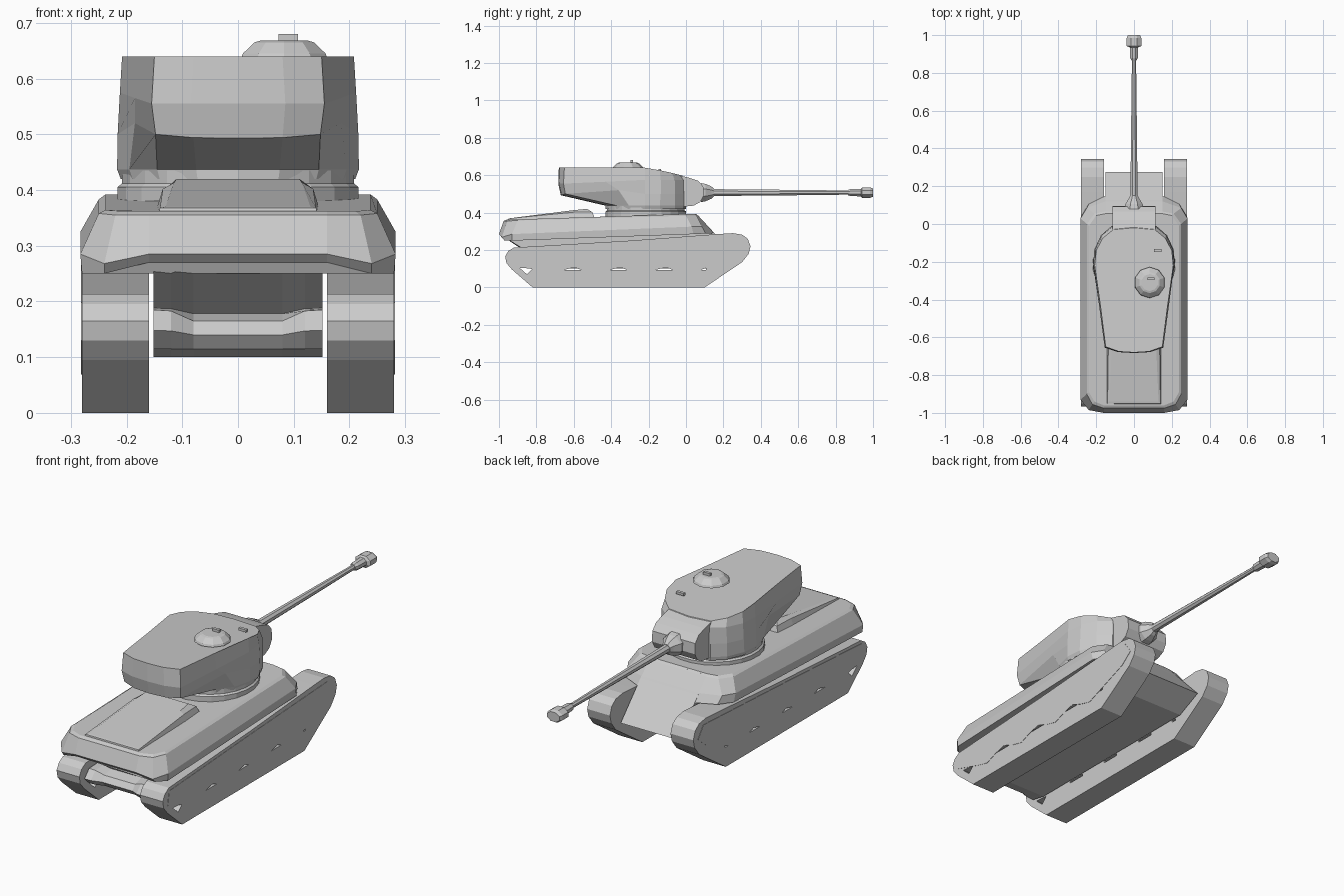
import bpy, bmesh, math


def make(name, bm):
    bmesh.ops.recalc_face_normals(bm, faces=bm.faces)
    me = bpy.data.meshes.new(name)
    bm.to_mesh(me)
    bm.free()
    ob = bpy.data.objects.new(name, me)
    bpy.context.collection.objects.link(ob)
    return ob


def add_loft(bm, rings):
    """Skin closed rings of equal length and cap both ends."""
    vs = [[bm.verts.new(p) for p in r] for r in rings]
    n = len(vs[0])
    for a, b in zip(vs, vs[1:]):
        for i in range(n):
            j = (i + 1) % n
            bm.faces.new((a[i], a[j], b[j], b[i]))
    bm.faces.new(vs[0])
    bm.faces.new(vs[-1])


def loft(name, rings):
    bm = bmesh.new()
    add_loft(bm, rings)
    return make(name, bm)


def extrude_x(name, profile, x0, x1):
    return loft(name, [[(x, y, z) for y, z in profile] for x in (x0, x1)])


def sym(half):
    """Close a right-hand half outline across x = 0."""
    return half + [(-x, y, z) for x, y, z in reversed(half) if x > 1e-6]


def tube(name, stations, z, sides):
    """Sections along y: (y, half width, half height)."""
    rings = []
    for y, rx, rz in stations:
        rings.append([(rx * math.cos(a), y, z + rz * math.sin(a))
                      for a in (2 * math.pi * (i + .5) / sides for i in range(sides))])
    return loft(name, rings)


def cone(name, cx, cy, levels, sides):
    """Sections up z: (z, radius)."""
    return loft(name, [[(cx + r * math.cos(2 * math.pi * (i + .5) / sides),
                         cy + r * math.sin(2 * math.pi * (i + .5) / sides), z)
                        for i in range(sides)] for z, r in levels])


def box(name, x, y, z, sx, sy, sz):
    prof = [(y - sy / 2, z - sz / 2), (y + sy / 2, z - sz / 2),
            (y + sy / 2, z + sz / 2), (y - sy / 2, z + sz / 2)]
    return extrude_x(name, prof, x - sx / 2, x + sx / 2)


# Openings cut through the tracks
bm = bmesh.new()
holes = [[(-.89, .105), (-.82, .1), (-.85, .07)]]
for y in (-.605, -.36, -.115, .095):
    w = .045 if y < 0 else .012
    holes.append([(y - w, .094), (y + w, .094), (y + w, .105), (y - w, .105)])
for h in holes:
    add_loft(bm, [[(x, y, z) for y, z in h] for x in (-.4, .4)])
cutter = make("track_opening_cutter", bm)
cutter.hide_render = True
cutter.hide_set(True)

# Tracks with flush wavy wheel panels
belt = [(-.82, 0), (.10, 0), (.30, .135), (.335, .18), (.345, .22), (.33, .26),
        (.30, .282), (.25, .29), (.17, .285), (-.3, .25), (-.92, .213), (-.95, .195),
        (-.967, .165), (-.96, .13), (-.93, .095)]
wave = [(-.78 + .06125 * i, .088 + .02 * math.cos(math.pi * (i - 2.86) / 2))
        for i in range(15)]
panel = [(-.93, .13)] + wave + [(.25, .16), (.31, .21), (.27, .265), (-.3, .235), (-.92, .198)]
for side, s in (("right", 1), ("left", -1)):
    track = extrude_x(side + "_track", belt, s * .16, s * .28)
    cut = track.modifiers.new("openings", 'BOOLEAN')
    cut.object = cutter
    cut.solver = 'EXACT'
    extrude_x(side + "_wheel_panel", panel, s * .279, s * .2815)

# Lower hull: overhang, rear drive housing thicker at the ends, nose and glacis
rings = []
for x, k in ((-.152, 1), (-.12, .9), (-.08, 0), (.08, 0), (.12, .9), (.152, 1)):
    rings.append([(x, y, z) for y, z in (
        (.15, .10), (.275, .16), (.06, .388), (-.9, .34), (-.975, .27),
        (-.84, .178 + .01 * k), (-.89 - .015 * k, .165 + .02 * k),
        (-.91 - .03 * k, .14 + .008 * k), (-.89 - .015 * k, .115), (-.83, .10))])
loft("lower_hull", rings)

# Upper hull
loft("upper_hull", [
    sym([(.16, -.985, .27), (.24, -.97, .25), (.28, -.93, .25),
         (.28, .04, .285), (.24, .105, .288), (.15, .15, .29)]),
    sym([(.16, -1, .285), (.24, -.985, .268), (.283, -.93, .285),
         (.283, .03, .325), (.25, .085, .325), (.15, .12, .325)]),
    sym([(.16, -.975, .355), (.22, -.955, .355), (.25, -.9, .358),
         (.25, 0, .383), (.21, .055, .383), (.15, .066, .383)]),
    sym([(.16, -.96, .362), (.21, -.94, .362), (.238, -.89, .364),
         (.238, -.01, .392), (.2, .045, .392), (.15, .055, .392)])])

# Raised engine deck
loft("engine_deck", [
    sym([(.145, -.955, .35), (.145, -.6, .37), (.14, -.49, .375)]),
    sym([(.14, -.95, .368), (.135, -.6, .402), (.13, -.5, .402)]),
    sym([(.13, -.94, .37), (.115, -.6, .413), (.11, -.53, .42)])])

# Turret ring
cone("turret_ring", 0, -.215, [(.38, .218), (.405, .218), (.412, .21), (.435, .21)], 24)

# Turret: rear bustle flowing into a rounded body
base = [(0, -.43), (.075, -.415), (.145, -.37), (.195, -.305), (.217, -.22),
        (.21, -.14), (.175, -.06), (.12, -.012), (0, 0)]
top = [(0, -.68, .64), (.08, -.675, .64), (.15, -.65, .64), (.178, -.43, .64),
       (.208, -.22, .64), (.2, -.14, .626), (.165, -.075, .612), (.11, -.03, .60), (0, -.02, .598)]
upper = [(0, -.683, .555), (.085, -.678, .555), (.155, -.655, .555), (.185, -.43, .565),
         (.212, -.22, .575), (.206, -.135, .575), (.17, -.06, .575), (.115, -.015, .575), (0, -.003, .575)]
lower = [(0, -.67, .493), (.08, -.665, .494), (.148, -.645, .5), (.185, -.36, .52),
         (.216, -.22, .5), (.21, -.135, .5), (.175, -.06, .5), (.12, -.012, .5), (0, 0, .5)]
loft("turret", [
    sym([(x * .97, y, .42) for x, y in base]),
    sym([(x, y, .437) for x, y in base]),
    sym(lower), sym(upper), sym(top)])

# Cupola, hatch handle and sight
cone("cupola", .083, -.31, [(.635, .082), (.645, .078), (.665, .056), (.668, .045)], 10)
box("hatch_handle", .09, -.29, .673, .035, .014, .014)
box("sight_block", .125, -.14, .628, .04, .014, .012)

# Mantlet with rounded face
extrude_x("mantlet", [(-.03, .598), (.02, .585), (.065, .57), (.092, .54), (.095, .49),
                      (.075, .455), (.04, .437), (-.03, .43)], -.113, .113)

# Gun: collar, tapered barrel and wide muzzle brake
tube("gun_collar", [(.08, .055, .055), (.105, .05, .05), (.135, .03, .036), (.15, .022, .022)], .507, 8)
tube("gun_barrel", [(.13, .021, .02), (.64, .015, .015), (.86, .012, .012), (.9, .012, .012)], .507, 8)
tube("muzzle_brake", [(.865, .014, .015), (.88, .022, .02), (.935, .024, .022), (.942, .042, .03),
                      (.985, .042, .03), (1, .035, .024)], .507, 8)
